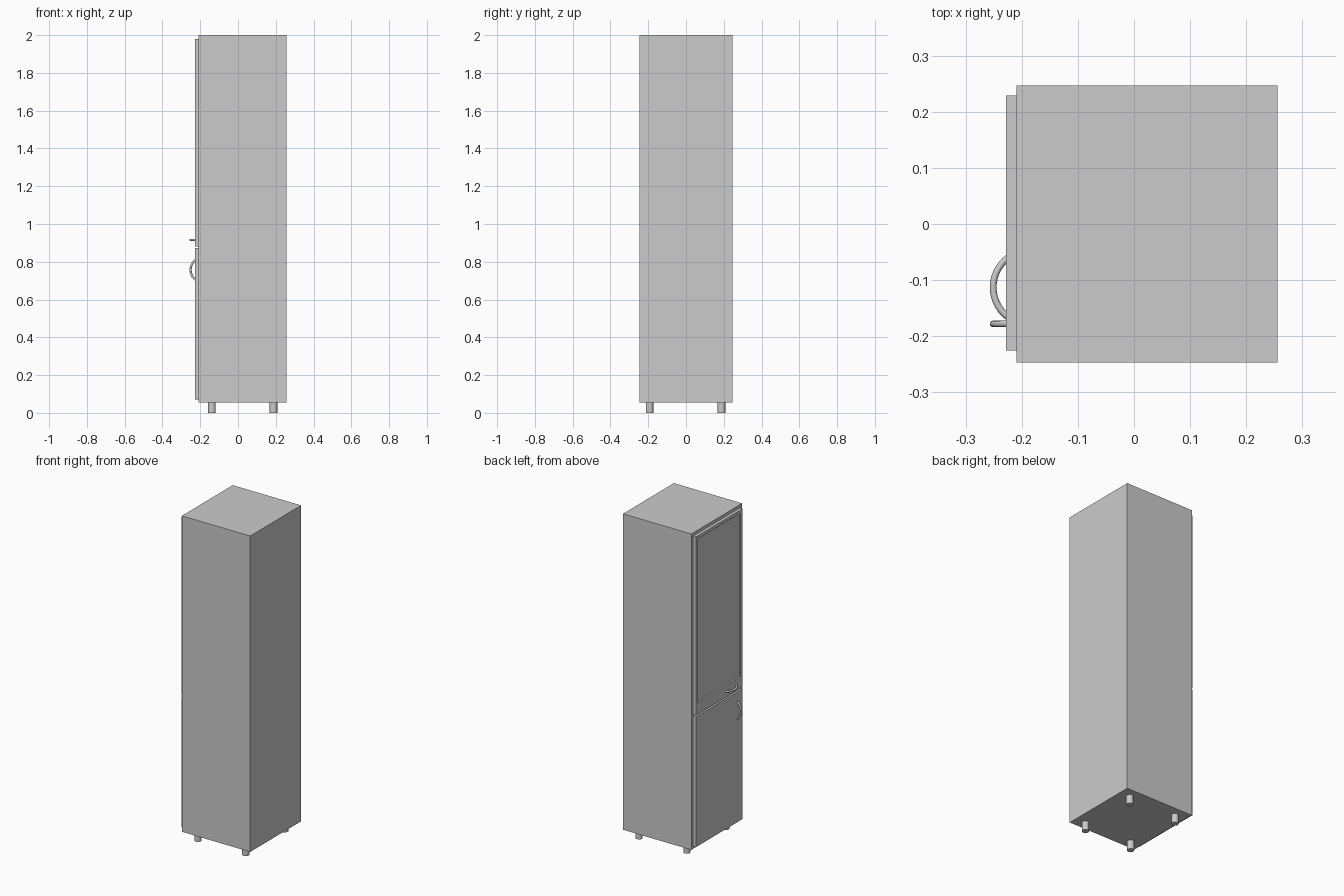
import bpy
import bmesh
from math import sin, cos, radians
from mathutils import Vector

old = bpy.data.objects.get("Cube")
if old:
    bpy.data.objects.remove(old, do_unlink=True)

grey = bpy.data.materials.new("light grey")
grey.use_nodes = True
colour = (0.6, 0.6, 0.6, 1)
grey.diffuse_color = colour
grey.node_tree.nodes["Principled BSDF"].inputs["Base Color"].default_value = colour


def finish(bm, name):
    mesh = bpy.data.meshes.new(name)
    bm.to_mesh(mesh)
    bm.free()
    mesh.materials.append(grey)
    obj = bpy.data.objects.new(name, mesh)
    bpy.context.collection.objects.link(obj)
    return obj


def box(low, high):
    bm = bmesh.new()
    bmesh.ops.create_cube(bm, size=1)
    low, high = Vector(low), Vector(high)
    for v in bm.verts:
        v.co = (low + high) / 2 + v.co * (high - low)
    return bm


def smooth(obj):
    bpy.ops.object.select_all(action="DESELECT")
    obj.select_set(True)
    bpy.context.view_layer.objects.active = obj
    if obj.type == "CURVE":
        bpy.ops.object.convert(target="MESH")
    bpy.ops.object.shade_smooth_by_angle(angle=radians(40))


# Cabinet body
finish(box((-0.209, -0.247, 0.055), (0.256, 0.247, 2)), "cabinet_body")

# Plain lower door
DOOR_X = -0.228
finish(box((DOOR_X, -0.225, 0.07), (-0.209, 0.229, 0.872)), "lower_door")

# Upper door with a recessed panel inside a moulded frame
bm = box((DOOR_X, -0.225, 0.882), (-0.209, 0.229, 1.98))
bm.normal_update()
front = min(bm.faces, key=lambda f: f.calc_center_median().x)
bmesh.ops.inset_region(bm, faces=[front], thickness=0.028)
for v in front.verts:
    if v.co.z < 1.4:
        v.co.z += 0.05
bmesh.ops.inset_region(bm, faces=[front], thickness=0.006, depth=-0.006)
finish(bm, "upper_door")


# Bowed tube handles
def handle(name, centre, along):
    curve = bpy.data.curves.new(name, "CURVE")
    curve.dimensions = "3D"
    curve.bevel_depth = 0.006
    curve.bevel_resolution = 3
    curve.use_fill_caps = True
    curve.materials.append(grey)
    steps, radius = 16, 0.066
    spline = curve.splines.new("POLY")
    spline.points.add(steps)
    for i, p in enumerate(spline.points):
        a = radians(-62 + 124 * i / steps)
        out = Vector((-0.251 + radius * (1 - cos(a)), 0, 0))
        p.co = (*(Vector(centre) + out + Vector(along) * radius * sin(a)), 1)
    obj = bpy.data.objects.new(name, curve)
    bpy.context.collection.objects.link(obj)
    smooth(obj)


handle("upper_handle", (0, -0.113, 0.916), (0, 1, 0))
handle("lower_handle", (0, -0.178, 0.757), (0, 0, 1))

# Four round feet
for side, x in (("front", -0.138), ("back", 0.188)):
    for hand, y in (("left", -0.193), ("right", 0.188)):
        bm = bmesh.new()
        bmesh.ops.create_cone(bm, cap_ends=True, segments=24,
                              radius1=0.02, radius2=0.02, depth=0.06)
        bmesh.ops.translate(bm, verts=bm.verts, vec=(x, y, 0.03))
        smooth(finish(bm, f"{side}_{hand}_foot"))
